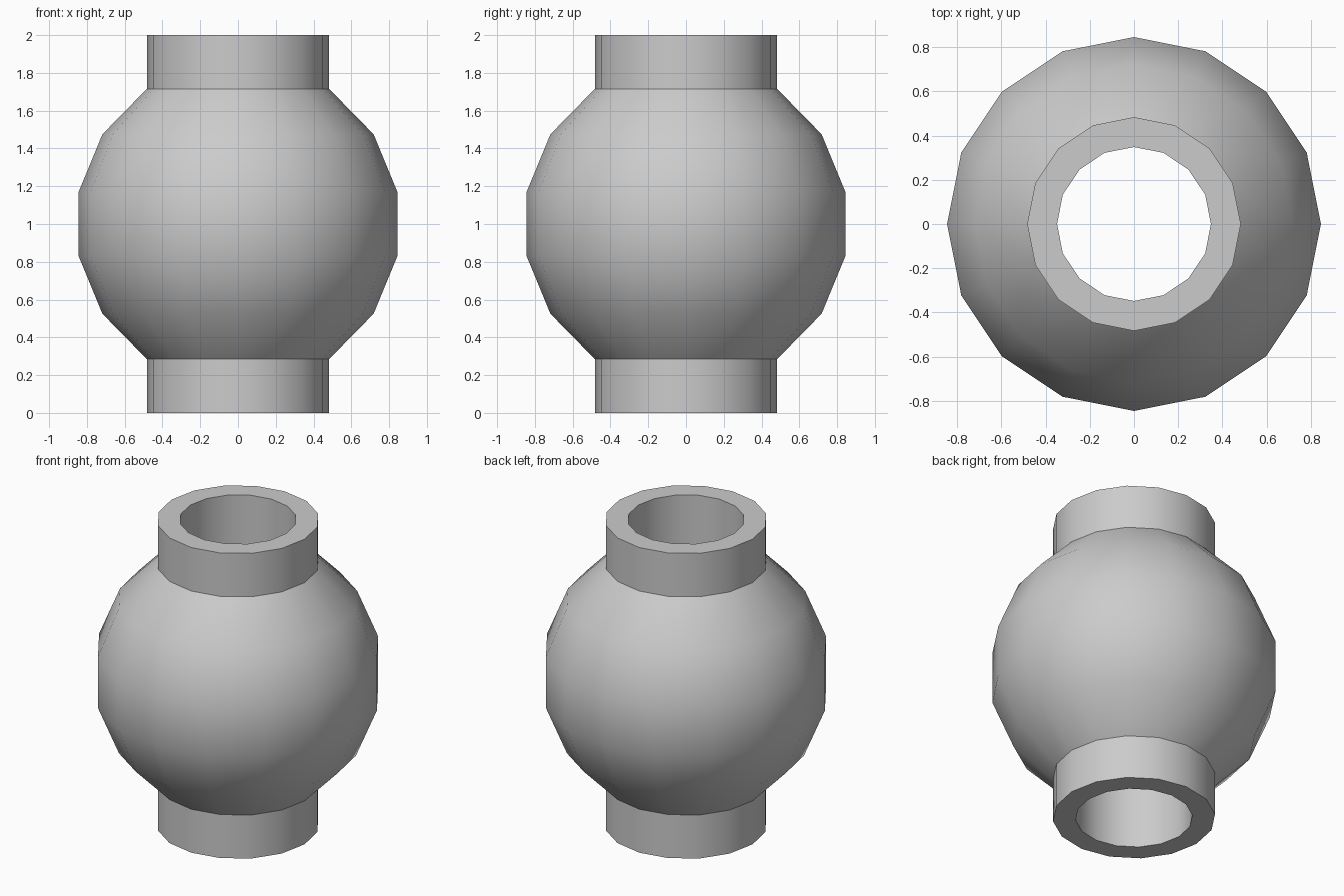
import bpy, bmesh, math

if "Cube" in bpy.data.objects:
    bpy.data.objects.remove(bpy.data.objects["Cube"], do_unlink=True)

SEGMENTS = 16
COLLAR, BORE = 0.483, 0.348

grey = bpy.data.materials.new("light grey")
grey.use_nodes = True
grey.diffuse_color = (0.6, 0.6, 0.6, 1)
grey.node_tree.nodes["Principled BSDF"].inputs["Base Color"].default_value = (0.6, 0.6, 0.6, 1)

# Lower half of the outer wall as (radius, height), mirrored about z = 1
lower = [(BORE, 0), (COLLAR, 0), (COLLAR, 0.285), (0.718, 0.525), (0.845, 0.833)]
profile = lower + [(r, 2 - z) for r, z in reversed(lower)]

# Spin the closed section into a hollow ball with a collar at each end
bm = bmesh.new()
rings = []
for r, z in profile:
    ring = []
    for i in range(SEGMENTS):
        a = math.tau * i / SEGMENTS
        ring.append(bm.verts.new((r * math.cos(a), r * math.sin(a), z)))
    rings.append(ring)
for k, ring in enumerate(rings):
    above = rings[(k + 1) % len(rings)]
    for i in range(SEGMENTS):
        j = (i + 1) % SEGMENTS
        bm.faces.new((ring[i], ring[j], above[j], above[i]))
bmesh.ops.recalc_face_normals(bm, faces=bm.faces)

mesh = bpy.data.meshes.new("collared_ball")
bm.to_mesh(mesh)
bm.free()
mesh.materials.append(grey)
ball = bpy.data.objects.new("collared_ball", mesh)
bpy.context.collection.objects.link(ball)

# Smooth the curved walls, keep collar rims and joints sharp
bpy.ops.object.select_all(action="DESELECT")
ball.select_set(True)
bpy.context.view_layer.objects.active = ball
bpy.ops.object.shade_smooth_by_angle(angle=math.radians(30))
